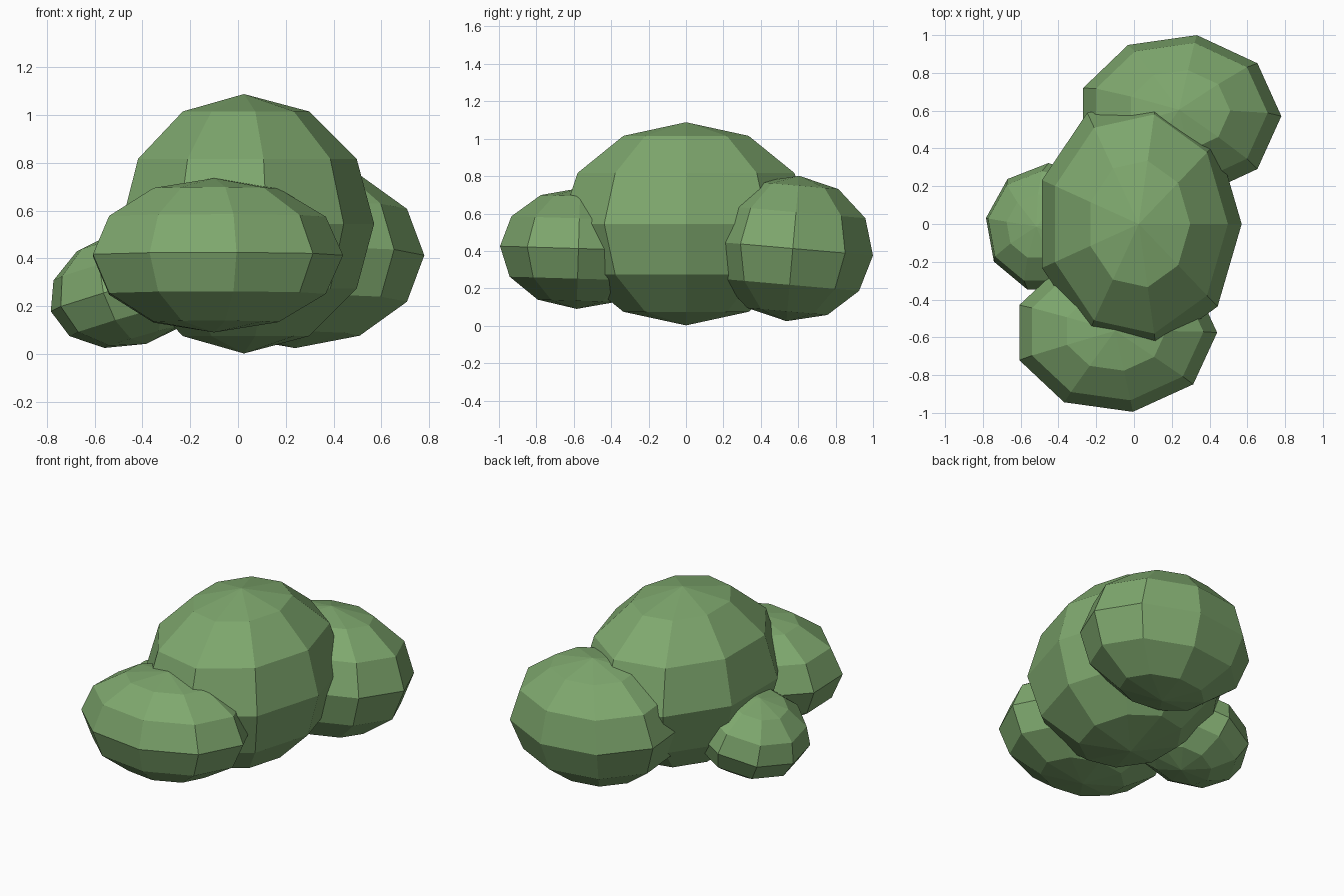
import bpy, bmesh, math
from mathutils import Matrix, Vector

if "Cube" in bpy.data.objects:
    bpy.data.objects.remove(bpy.data.objects["Cube"])

SEGMENTS, RINGS = 9, 6

leaf = bpy.data.materials.new("leaf green")
leaf.diffuse_color = (0.21, 0.39, 0.155, 1)
leaf.use_nodes = True
leaf.node_tree.nodes["Principled BSDF"].inputs["Base Color"].default_value = leaf.diffuse_color


def rot(deg, axis):
    return Matrix.Rotation(math.radians(deg), 4, axis)


def leaf_clump(name, centre, radii, tilt_x=0, tilt_y=0, yaw=0):
    """Flat-shaded low-poly ellipsoid with poles up, tilted as a whole."""
    m = (Matrix.Translation(centre) @ rot(tilt_y, 'Y') @ rot(tilt_x, 'X')
         @ Matrix.Diagonal((*radii, 1)) @ rot(yaw, 'Z'))
    bm = bmesh.new()
    bottom = bm.verts.new(m @ Vector((0, 0, -1)))
    top = bm.verts.new(m @ Vector((0, 0, 1)))
    rings = []
    for r in range(1, RINGS):
        lat = math.pi * (r / RINGS - 0.5)
        rings.append([bm.verts.new(m @ Vector((
            math.cos(lat) * math.cos(math.tau * s / SEGMENTS),
            math.cos(lat) * math.sin(math.tau * s / SEGMENTS),
            math.sin(lat)))) for s in range(SEGMENTS)])
    for s in range(SEGMENTS):
        t = (s + 1) % SEGMENTS
        bm.faces.new((bottom, rings[0][t], rings[0][s]))
        bm.faces.new((top, rings[-1][s], rings[-1][t]))
        for lo, hi in zip(rings, rings[1:]):
            bm.faces.new((lo[s], lo[t], hi[t], hi[s]))
    bmesh.ops.recalc_face_normals(bm, faces=bm.faces)
    mesh = bpy.data.meshes.new(name)
    bm.to_mesh(mesh)
    bm.free()
    mesh.materials.append(leaf)
    obj = bpy.data.objects.new(name, mesh)
    bpy.context.collection.objects.link(obj)
    return obj


# Bush: one tall central clump with three smaller ones around it
leaf_clump("main_clump", (0.025, 0, 0.545), (0.545, 0.68, 0.543))
leaf_clump("front_clump", (-0.1, -0.575, 0.413), (0.54, 0.426, 0.323), tilt_x=-1.7)
leaf_clump("back_clump", (0.239, 0.571, 0.413), (0.541, 0.437, 0.39), tilt_x=-5)
leaf_clump("left_clump", (-0.45, -0.022, 0.276), (0.352, 0.345, 0.243),
           tilt_x=-2, tilt_y=-16, yaw=11)
